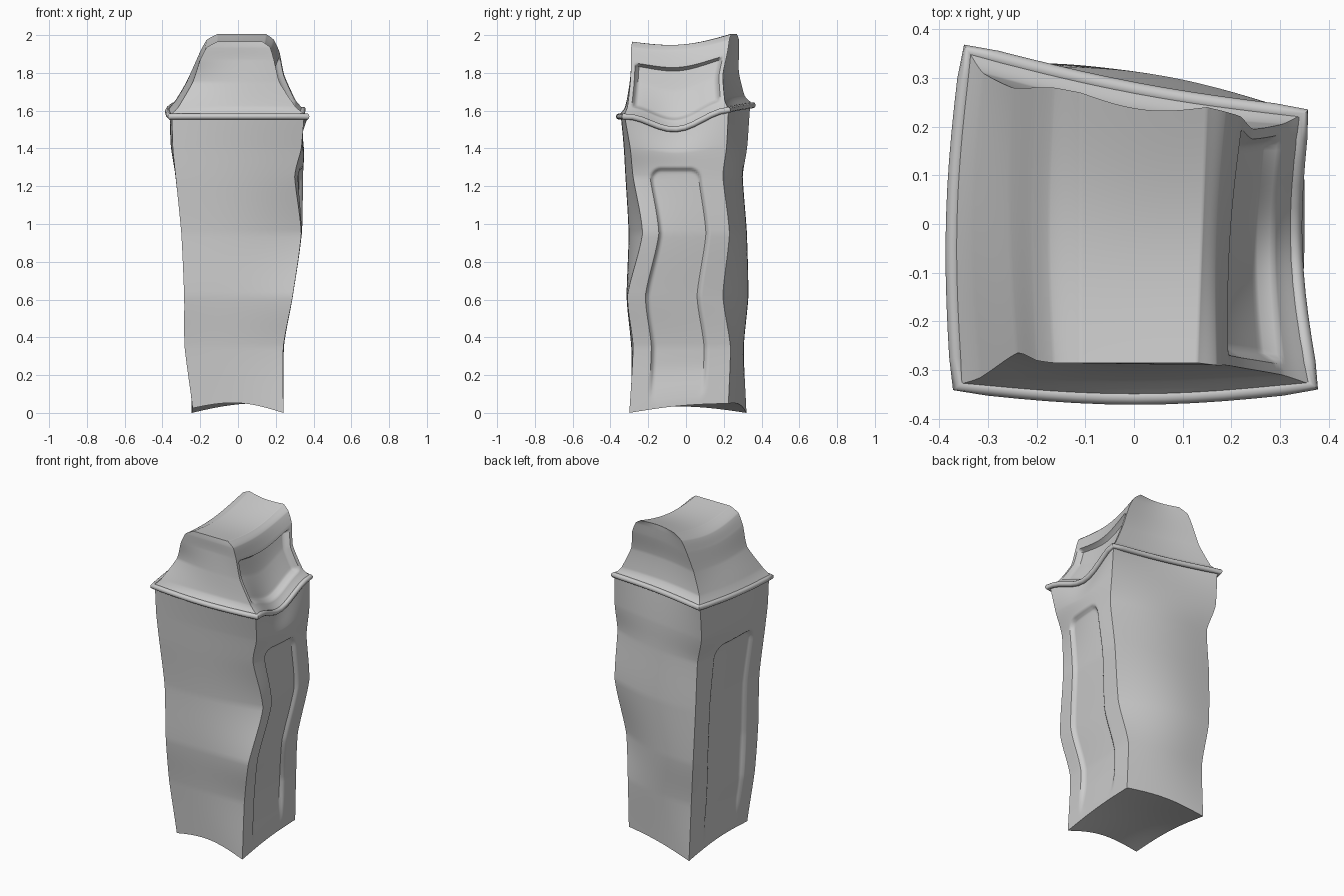
import bpy, bmesh, math
from mathutils import Vector

if "Cube" in bpy.data.objects:
    bpy.data.objects.remove(bpy.data.objects["Cube"])

N = 48  # segments per side
NORMALS = [Vector((0, -1, 0)), Vector((1, 0, 0)), Vector((0, 1, 0)), Vector((-1, 0, 0))]


def smooth(t):
    t = max(0.0, min(1.0, t))
    return t * t * (3 - 2 * t)


def spline(vals, t):
    """Half linear, half Catmull-Rom through evenly indexed values, t in 0..1."""
    f = t * (len(vals) - 1)
    i = min(int(f), len(vals) - 2)
    f -= i
    b, c = vals[i], vals[i + 1]
    a = vals[i - 1] if i > 0 else 2 * b - c
    d = vals[i + 2] if i + 2 < len(vals) else 2 * c - b
    curve = 0.5 * (2 * b + (c - a) * f + (2 * a - 5 * b + 4 * c - d) * f * f
                   + (3 * b - a - 3 * c + d) * f ** 3)
    return 0.5 * curve + 0.5 * (b + (c - b) * f)


def rounded_box(px, pz, hx, hz, r, w):
    """1 inside a rounded rectangle, fading to 0 over width w."""
    qx, qz = abs(px) - hx + r, abs(pz) - hz + r
    d = math.hypot(max(qx, 0), max(qz, 0)) + min(max(qx, qz), 0) - r
    return smooth(-d / w)


def side_mix(c, s, u):
    return c[s] * (1 - u) + c[(s + 1) % 4] * u


def rim_dz(s, u):
    dip = 0.085 * math.sin(math.pi * u) ** 2 if s == 1 else 0
    return side_mix([0, 0, 0.035, 0.06], s, u) - dip


def ring(zs, corners, bulges, deform, t):
    """Four-sided dented ring: corners joined by bulging sides."""
    z = spline(zs, t)
    cs = [Vector((spline(x, t), spline(y, t), z)) for x, y in corners]
    out = []
    for s in range(4):
        for i in range(N):
            u = i / N
            p = cs[s].lerp(cs[(s + 1) % 4], u)
            p += NORMALS[s] * spline(bulges[s], t) * math.sin(math.pi * u)
            out.append(deform(p, s, u))
    return out


def loft(name, rings, cap):
    """Skin the rings and close one end with a Coons patch."""
    bm = bmesh.new()
    rows = [[bm.verts.new(p) for p in r] for r in rings]
    M = 4 * N
    for a, b in zip(rows, rows[1:]):
        for i in range(M):
            j = (i + 1) % M
            bm.faces.new((a[i], a[j], b[j], b[i]))
    e = rows[cap]
    grid = [[None] * (N + 1) for _ in range(N + 1)]
    for j in range(N + 1):
        for i in range(N + 1):
            F, B = e[i], e[3 * N - i]
            L, R = e[(4 * N - j) % M], e[N + j]
            if j == 0:
                v = F
            elif j == N:
                v = B
            elif i == 0:
                v = L
            elif i == N:
                v = R
            else:
                u, w = i / N, j / N
                v = bm.verts.new(
                    F.co * (1 - w) + B.co * w + L.co * (1 - u) + R.co * u
                    - (e[0].co * (1 - u) + e[N].co * u) * (1 - w)
                    - (e[3 * N].co * (1 - u) + e[2 * N].co * u) * w)
            grid[j][i] = v
    for j in range(N):
        for i in range(N):
            bm.faces.new((grid[j][i], grid[j][i + 1], grid[j + 1][i + 1], grid[j + 1][i]))
    bmesh.ops.recalc_face_normals(bm, faces=bm.faces)
    me = bpy.data.meshes.new(name)
    bm.to_mesh(me)
    bm.free()
    return finish(bpy.data.objects.new(name, me))


def finish(ob):
    bpy.context.collection.objects.link(ob)
    bpy.ops.object.select_all(action='DESELECT')
    ob.select_set(True)
    bpy.context.view_layer.objects.active = ob
    if ob.type == 'CURVE':
        bpy.ops.object.convert(target='MESH')
        ob = bpy.context.object
    bpy.ops.object.shade_smooth_by_angle(angle=math.radians(45))
    return ob


# Bin body: dented tapering box with a recessed panel on each side
body_z = [0, 0.35, 0.62, 0.95, 1.25, 1.4, 1.57]
body_corners = [
    ([-.24, -.283, -.285, -.30, -.33, -.345, -.35], [-.265, -.28, -.31, -.30, -.315, -.32, -.325]),
    ([.24, .24, .29, .335, .30, .335, .35], [-.30, -.28, -.31, -.23, -.28, -.295, -.325]),
    ([.24, .24, .28, .335, .34, .345, .34], [.225, .235, .195, .23, .195, .215, .225]),
    ([-.245, -.25, -.28, -.29, -.29, -.335, -.335], [.32, .305, .33, .32, .30, .325, .34]),
]
body_bulge = [
    [0, .01, .005, .03, .02, .02, .02],
    [0, .005, .005, .005, .02, .01, -.025],
    [.01, .025, .045, .035, .035, .01, -.025],
    [0, .01, .0, .0, .015, .015, .02],
]


def body_deform(p, s, u):
    z = p.z
    if s in (1, 3):
        c = 0.475 if s == 1 else 0.525
        m = rounded_box((u - c) * 0.53, z - 0.66, 0.155, 0.64, 0.07, 0.022)
        p -= NORMALS[s] * 0.022 * m * smooth(z / 0.25)
    foot = side_mix([0.025, 0, 0.05, 0], s, u)
    foot += [0.04, 0.012, 0.02, 0.02][s] * math.sin(math.pi * u)
    p.z += foot * (1 - smooth(z / 0.4))
    p.z += rim_dz(s, u) * smooth((z - 1.3) / 0.27)
    return p


loft("bin_body", [ring(body_z, body_corners, body_bulge, body_deform, k / 96)
                  for k in range(97)], 0)

# Lid: flared hood with a recessed flap on the right
lid_z = [1.575, 1.62, 1.75, 1.87, 1.935, 1.965]
lid_corners = [
    ([-.36, -.315, -.24, -.20, -.165, -.11], [-.33, -.315, -.265, -.28, -.285, -.285]),
    ([.365, .305, .22, .19, .17, .13], [-.33, -.31, -.295, -.29, -.29, -.285]),
    ([.345, .305, .245, .22, .19, .15], [.225, .205, .195, .22, .23, .24]),
    ([-.34, -.31, -.25, -.20, -.165, -.11], [.355, .31, .28, .28, .28, .27]),
]
lid_bulge = [
    [.025, .01, .015, 0, 0, 0],
    [-.025, -.02, -.01, -.012, -.01, 0],
    [-.015, -.02, -.02, -.02, -.02, -.02],
    [.02, .02, .01, .01, .01, 0],
]


def lid_deform(p, s, u):
    z = p.z
    top = smooth((z - 1.57) / 0.39)
    if s == 1:
        m = rounded_box((u - 0.5) * 0.51, z - 1.735, 0.232, 0.12, 0.02, 0.016)
        p.x -= 0.03 * m
    back = [0, u, 1, 1 - u][s]
    dip = 0.035 * math.sin(math.pi * u) if s in (1, 3) else 0
    p.z += rim_dz(s, u) * (1 - top) + (0.04 * back - dip) * top
    return p


loft("lid", [ring(lid_z, lid_corners, lid_bulge, lid_deform, k / 70)
             for k in range(71)], -1)

# Rim: rounded lip following the lid's lower edge
path = ring(lid_z, lid_corners, lid_bulge, lid_deform, 0.0)[::4]
cu = bpy.data.curves.new("rim", 'CURVE')
cu.dimensions = '3D'
cu.bevel_depth = 0.016
cu.bevel_resolution = 3
cu.twist_mode = 'Z_UP'
sp = cu.splines.new('POLY')
sp.points.add(len(path) - 1)
for q, p in zip(sp.points, path):
    q.co = (p.x, p.y, p.z - 0.006, 1)
sp.use_cyclic_u = True
finish(bpy.data.objects.new("rim", cu))
